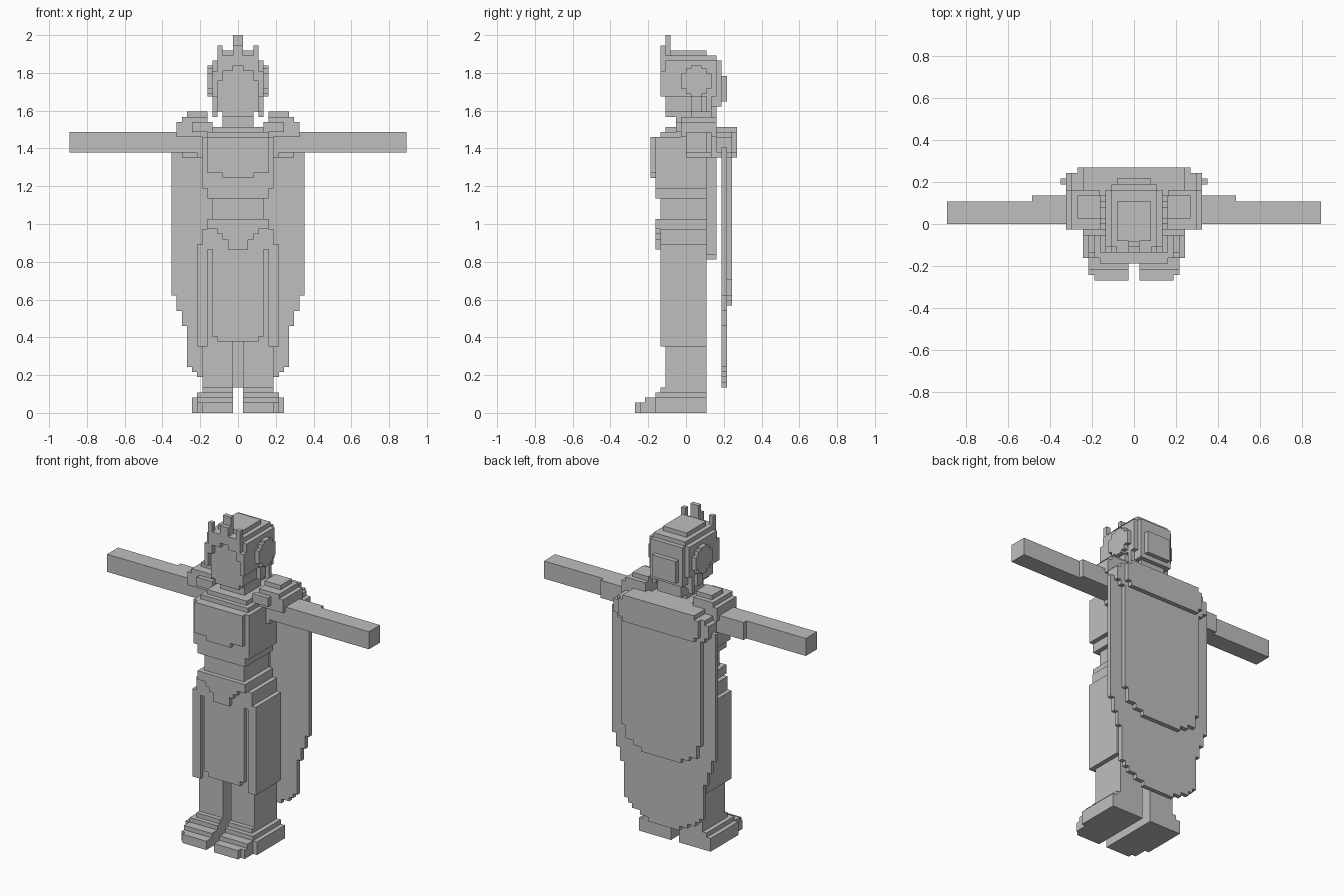
import bpy
import bmesh
from mathutils import Matrix, Vector

UNIT = 2 / 74  # edge length of one block

default_cube = bpy.data.objects.get("Cube")
if default_cube:
    bpy.data.objects.remove(default_cube, do_unlink=True)

grey = bpy.data.materials.new("plain grey")
grey.use_nodes = True
colour = (0.52, 0.52, 0.52, 1)
grey.diffuse_color = colour
grey.node_tree.nodes["Principled BSDF"].inputs["Base Color"].default_value = colour


def add_box(bm, x, y, z):
    """Add one block, each axis given as a (low, high) pair in units."""
    low, high = Vector((x[0], y[0], z[0])), Vector((x[1], y[1], z[1]))
    size = (high - low) * UNIT
    middle = (high + low) / 2 * UNIT
    bmesh.ops.create_cube(
        bm, size=1, matrix=Matrix.Translation(middle) @ Matrix.Diagonal((*size, 1)))


def finish(bm, name):
    mesh = bpy.data.meshes.new(name)
    bm.to_mesh(mesh)
    bm.free()
    mesh.materials.append(grey)
    part = bpy.data.objects.new(name, mesh)
    bpy.context.collection.objects.link(part)
    return part


def central(name, *blocks):
    """Part centred on x = 0 from (half width, y pair, z pair) blocks."""
    bm = bmesh.new()
    for half, y, z in blocks:
        add_box(bm, (-half, half), y, z)
    return finish(bm, name)


def paired(name, *blocks):
    """Left and right copies of a part from (x pair, y pair, z pair) blocks."""
    for side, sign in (("left", 1), ("right", -1)):
        bm = bmesh.new()
        for x, y, z in blocks:
            add_box(bm, sorted(sign * value for value in x), y, z)
        finish(bm, f"{side}_{name}")


def hanging_cloth(name, y, top, steps):
    """Cloth whose stepped hem narrows, from (half width, hem height) steps."""
    central(name, *[(half, y, (hem, top)) for half, hem in steps])


# Feet and legs
paired("foot",
       ((1, 7), (-10, 4), (0, 2)),
       ((1, 8), (-9, 4), (0, 2)),
       ((1, 8), (-8, 4), (0, 3)),
       ((1, 9), (-6, 4), (0, 3)),
       ((1, 8), (-6, 4), (0, 4)),
       ((1, 7), (-5, 4), (0, 5)))
paired("leg", ((1, 7), (-4, 4), (5, 33)))

# Skirt with side plates, front panel and belt
paired("skirt_plate", ((6, 8), (-5, 4), (13, 33)))
hanging_cloth("front_panel", (-5, -4), 36, ((5, 15), (4, 14)))
central("hips", (7, (-5, 4), (32, 36)))
central("belt",
        (6, (-6, 4), (36, 38)),
        (4, (-6, -5), (35, 36)),
        (3, (-6, -5), (34, 36)),
        (2, (-6, -5), (32, 36)))

# Torso
central("waist", (5, (-5, 4), (36, 42)))
central("torso",
        (6, (-6, 4), (42, 44)),
        (7, (-6, 4), (44, 54)),
        (6, (-5, 5), (54, 55)))
hanging_cloth("chest_plate", (-7, -6), 54, ((6, 47), (3, 46)))
hanging_cloth("back_panel", (4, 6), 51, ((4, 31), (3, 30)))
central("neckline", (5, (-4, 5), (55, 56)))
central("neck", (3, (-2, 4), (56, 60)))

# Arms and shoulder pads
paired("arm",
       ((7, 33), (0, 4), (51, 55)),
       ((7, 18), (0, 5), (51, 55)))
paired("shoulder_pad",
       ((6, 12), (-1, 6), (54, 57)),
       ((6, 11), (-1, 6), (57, 58)),
       ((6, 10), (1, 5), (58, 59)),
       ((5, 9), (-2, -1), (55, 57)),
       ((7, 8), (0, 6), (50, 54)))

# Cape
hanging_cloth("cape", (7, 8), 52,
              ((13, 23), (12, 20), (11, 17), (10, 9), (9, 8),
               (8, 7), (6, 6), (4, 5)))
hanging_cloth("cape_panel", (8, 9), 52,
              ((10, 26), (9, 23), (7, 22), (5, 21)))
central("cape_collar",
        (9, (5, 10), (50, 56)),
        (10, (5, 10), (51, 55)),
        (11, (5, 9), (50, 55)),
        (12, (6, 9), (51, 54)))

# Head and hair
central("head",
        (4, (-4, 5), (59, 69)),
        (3, (-4, 5), (58, 59)))
central("hair",
        (5, (-4, 6), (62, 69)),
        (4, (-4, 7), (60, 69)),
        (4, (-4, 6), (69, 70)),
        (3, (-3, 4), (70, 71)),
        (3, (7, 8), (61, 66)),
        (3, (4, 6), (57, 60)))
paired("front_lock",
       ((1, 4), (-5, -4), (67, 68)),
       ((3, 5), (-5, -4), (65, 67)),
       ((4, 5), (-5, -4), (62, 66)))
paired("side_lock",
       ((4, 5), (1, 3), (59, 62)),
       ((4, 5), (4, 5), (58, 62)))

# Round ear covers
paired("ear_cover", *[((5, 6), (2 - reach, 2 + reach), (65 - rise, 65 + rise))
                      for reach, rise in ((3, 1.5), (2, 2.5), (1, 3))])

# Crown
central("crown_band", (4, (-5, -3), (68, 70)))
central("crown_spike",
        (1, (-5, -4), (69, 72)),
        (1, (-4, -3), (69, 74)))
paired("crown_point", ((3, 4), (-5, -4), (69, 72)))
